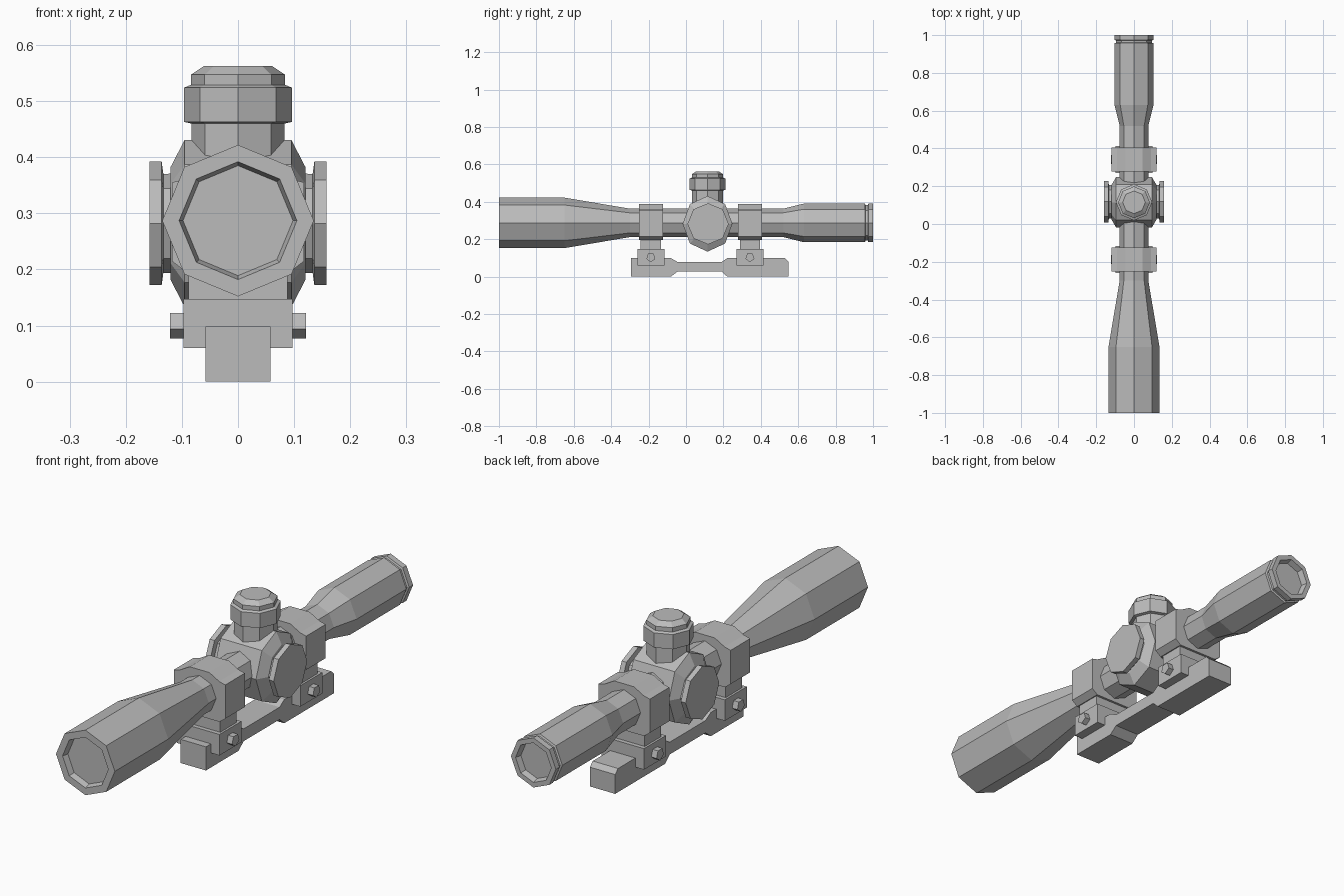
import bpy
import math
from mathutils import Vector, Matrix

cube = bpy.data.objects.get("Cube")
if cube:
    bpy.data.objects.remove(cube, do_unlink=True)

grey = bpy.data.materials.new("matte_grey")
grey.use_nodes = True
colour = (0.5, 0.5, 0.5, 1)
grey.diffuse_color = colour
grey.node_tree.nodes["Principled BSDF"].inputs["Base Color"].default_value = colour


def add_mesh(name, verts, faces):
    mesh = bpy.data.meshes.new(name)
    mesh.from_pydata(verts, [], faces)
    mesh.materials.append(grey)
    obj = bpy.data.objects.new(name, mesh)
    bpy.context.collection.objects.link(obj)
    return obj


def turned(name, origin, axis, up, profile, sides=8, stretch=1.0):
    """Faceted solid turned along axis; profile lists (distance, radius), a corner points at up."""
    axis, up = Vector(axis), Vector(up)
    side = up.cross(axis)
    verts, faces = [], []
    for d, r in profile:
        for i in range(sides):
            a = math.tau * i / sides
            verts.append(Vector(origin) + axis * d
                         + up * (r * stretch * math.cos(a)) + side * (r * math.sin(a)))
    for k in range(len(profile) - 1):
        for i in range(sides):
            j = (i + 1) % sides
            a, b = k * sides, (k + 1) * sides
            faces.append((a + j, a + i, b + i, b + j))
    last = (len(profile) - 1) * sides
    faces.append(tuple(range(sides)))
    faces.append(tuple(last + i for i in reversed(range(sides))))
    # Orientation: side = up x axis makes the winding face outwards
    return add_mesh(name, verts, faces)


def extruded(name, outline, axis, start, end):
    """Prism from a 2D outline: along x the outline is (y, z), along y it is (x, z)."""
    n = len(outline)
    verts = []
    for t in (start, end):
        for p, q in outline:
            verts.append((t, p, q) if axis == "x" else (p, t, q))
    faces = [(i, (i + 1) % n, n + (i + 1) % n, n + i) for i in range(n)]
    faces += [tuple(reversed(range(n))), tuple(range(n, 2 * n))]
    obj = add_mesh(name, verts, faces)
    if axis == "y":
        obj.data.flip_normals()
    return obj


def box_outline(half, low, high):
    return [(-half, low), (half, low), (half, high), (-half, high)]


AXIS_Z = 0.287
TURRET_Y = 0.115
Z = (0, 0, 1)

# Main tube with recessed lenses at both ends
turned("scope_tube", (0, 0, AXIS_Z), (0, 1, 0), Z, [
    (-0.975, 0.098), (-1.0, 0.105), (-1.0, 0.135), (-0.65, 0.135), (-0.3, 0.076),
    (0.52, 0.076), (0.63, 0.103), (0.957, 0.103), (0.96, 0.095), (0.972, 0.095),
    (0.975, 0.103), (1.0, 0.103), (1.0, 0.082), (0.975, 0.075)])

# Turret housing, tapering towards the side dials
turned("turret_housing", (0, TURRET_Y, 0.282), (1, 0, 0), Z, [
    (-0.12, 0.09), (-0.095, 0.133), (0.095, 0.133), (0.12, 0.09)], stretch=1.12)

# Side dials
for name, s in (("left_dial", 1), ("right_dial", -1)):
    turned(name, (0, TURRET_Y + 0.003, 0.282), (s, 0, 0), Z, [
        (0.1, 0.09), (0.133, 0.088), (0.136, 0.11), (0.158, 0.11)])

# Elevation turret with its cap
turned("top_turret", (0, TURRET_Y, 0), Z, (0, 1, 0), [
    (0.36, 0.083), (0.46, 0.083), (0.463, 0.096), (0.524, 0.096),
    (0.529, 0.084), (0.547, 0.084), (0.563, 0.06)])

# Mount rings, clamps and bolts
half_ring = [(0.088, 0.147), (0.092, 0.195), (0.118, 0.215), (0.118, 0.355),
             (0.09, 0.362), (0.045, 0.387)]
ring = half_ring + [(-x, z) for x, z in reversed(half_ring)]
for name, y in (("front", -0.188), ("rear", 0.342)):
    extruded(name + "_ring", ring[1:-1], "y", y - 0.064, y + 0.064)
    extruded(name + "_ring_column", box_outline(0.088, 0.14, 0.21), "y", y - 0.054, y + 0.054)
    extruded(name + "_clamp", box_outline(0.097, 0.06, 0.147), "y", y - 0.072, y + 0.072)
    turned(name + "_clamp_bolt", (0, y, 0.102), (1, 0, 0), (0, 0, -1),
           [(-0.121, 0.025), (0.121, 0.025)], sides=5)

# Base rail with a slim bridge in the middle
extruded("base_rail", [
    (-0.293, 0), (-0.08, 0), (-0.045, 0.027), (0.19, 0.027), (0.22, 0), (0.547, 0),
    (0.547, 0.08), (0.528, 0.098), (0.22, 0.098), (0.19, 0.078), (-0.045, 0.078),
    (-0.08, 0.098), (-0.293, 0.098)], "x", -0.058, 0.058)
